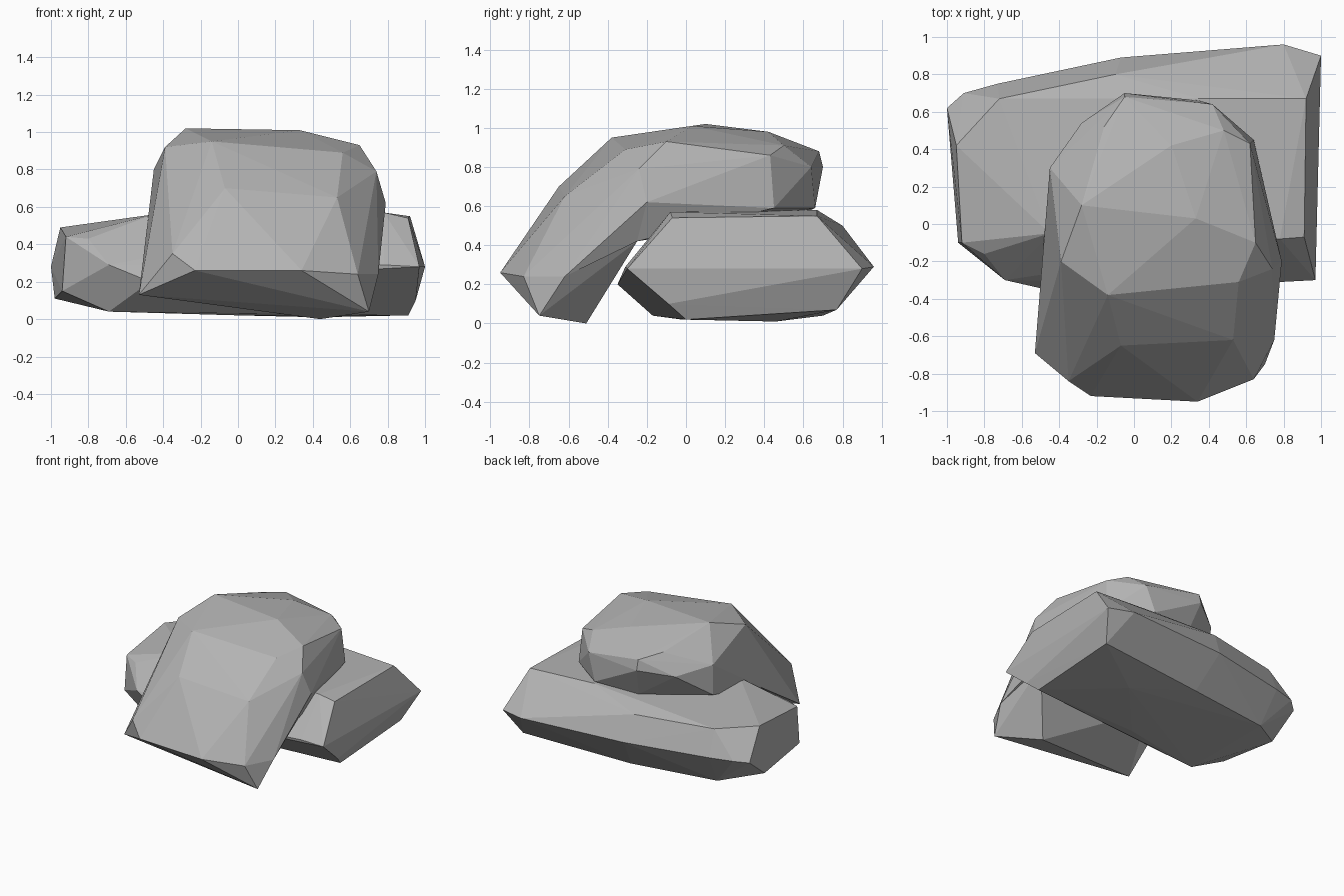
import bpy
import bmesh

cube = bpy.data.objects.get("Cube")
if cube:
    bpy.data.objects.remove(cube, do_unlink=True)

stone = bpy.data.materials.new("stone_grey")
stone.use_nodes = True
colour = (0.45, 0.45, 0.45, 1)
stone.diffuse_color = colour
stone.node_tree.nodes["Principled BSDF"].inputs["Base Color"].default_value = colour


def rock(name, corners, hollow_at=None, hollow_height=0.42):
    """Flat-faceted boulder wrapped around its corner points."""
    bm = bmesh.new()
    for corner in corners:
        bm.verts.new(corner)
    hull = bmesh.ops.convex_hull(bm, input=bm.verts[:])
    spare = {v for v in hull["geom_interior"] + hull["geom_unused"]
             if isinstance(v, bmesh.types.BMVert)}
    bmesh.ops.delete(bm, geom=list(spare), context="VERTS")
    # Lift the underside along one cut so the rock drapes over its neighbour
    if hollow_at is not None:
        cut = bmesh.ops.bisect_plane(bm, geom=bm.verts[:] + bm.edges[:] + bm.faces[:],
                                     plane_co=(0, hollow_at, 0), plane_no=(0, 1, 0))
        for v in cut["geom_cut"]:
            if isinstance(v, bmesh.types.BMVert) and v.co.z < hollow_height:
                v.co.z = hollow_height
        bmesh.ops.triangulate(bm, faces=bm.faces[:])
    bmesh.ops.recalc_face_normals(bm, faces=bm.faces[:])
    mesh = bpy.data.meshes.new(name)
    bm.to_mesh(mesh)
    bm.free()
    mesh.materials.append(stone)
    obj = bpy.data.objects.new(name, mesh)
    bpy.context.collection.objects.link(obj)
    return obj


# Wide slab lying on the ground: top rim, widest girdle, underside
slab_top = [(.92, .67, .55), (.91, -.07, .54), (.78, -.08, .57), (.35, .67, .58),
            (-.1, .8, .5), (-.72, .67, .5), (-.95, .42, .49), (-.92, -.1, .44),
            (-.8, -.16, .43), (-.45, -.05, .56)]
slab_girdle = [(1, .9, .28), (.8, .96, .29), (.97, -.3, .28), (.78, -.31, .29),
               (-.47, -.35, .2), (-.69, -.3, .29), (-1, .62, .28), (-.91, .7, .3),
               (-.73, .75, .3), (-.07, .89, .3)]
slab_base = [(.95, -.09, .1), (.91, 0, .02), (.91, .77, .07), (.43, .46, .01),
             (0, -.02, .02), (-.69, -.17, .04), (-.94, -.1, .15), (-.98, .4, .11),
             (-.7, .6, .05), (0, .7, .04)]
rock("lower_slab", slab_top + slab_girdle + slab_base)

# Boulder leaning over the slab: front lip, sloping face, crown, back
lip = [(.34, -.95, .26), (-.23, -.92, .26), (-.35, -.84, .35), (.64, -.83, .24),
       (-.53, -.69, .13), (.7, -.75, .04), (.44, -.51, 0), (.75, -.62, .24)]
slope = [(-.07, -.65, .7), (-.14, -.38, .95), (.53, -.62, .65), (.56, -.31, .89),
         (.65, -.1, .93), (.74, -.24, .79), (.79, -.2, .62), (-.39, -.2, .92)]
crown = [(.33, .03, 1.01), (-.28, .1, 1.02), (.2, .42, .98), (-.16, .52, .91),
         (.48, .5, .91)]
back = [(-.05, .68, .88), (-.05, .7, .8), (.42, .64, .8), (.35, .66, .59),
        (.64, .45, .59), (.62, .43, .86), (-.45, .3, .8), (-.28, .54, .75),
        (-.45, .3, .56), (0, .6, .56)]
rock("leaning_boulder", lip + slope + crown + back, hollow_at=-.25)
